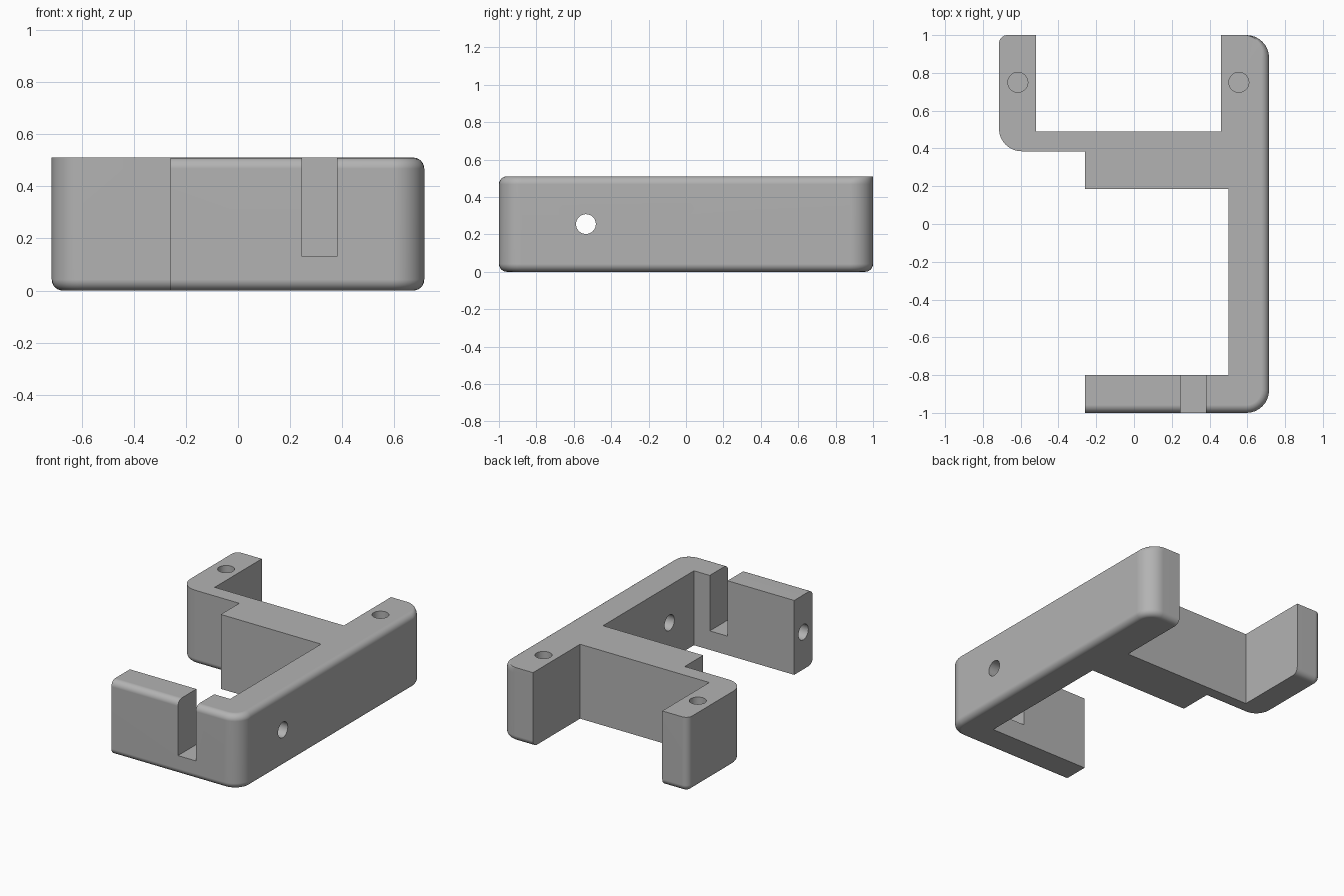
import bpy, bmesh
from math import radians, pi, sin, cos
from mathutils import Vector, Matrix

cube = bpy.data.objects.get("Cube")
if cube:
    bpy.data.objects.remove(cube, do_unlink=True)

H = 0.51          # bracket height
R = 0.12          # large corner radius
EDGE = 0.042      # rounded edge size
BORE = 0.053      # screw hole radius
ARC_STEPS = 8
EDGE_STEPS = 6

grey = bpy.data.materials.new("plain_grey")
grey.use_nodes = True
grey.diffuse_color = (0.45, 0.45, 0.45, 1)
grey.node_tree.nodes["Principled BSDF"].inputs["Base Color"].default_value = grey.diffuse_color


def make_object(name, bm):
    mesh = bpy.data.meshes.new(name)
    bm.to_mesh(mesh)
    bm.free()
    mesh.materials.append(grey)
    obj = bpy.data.objects.new(name, mesh)
    bpy.context.collection.objects.link(obj)
    return obj


# Plan of the bracket, counter-clockwise. Square corners: x, y, inward y
# direction of the rounded edge, base rounding, top rounding.
# Arc corners: x, y, radius, top rounding where the arc starts and ends.
plan = [("square", -0.26, -1, 1, 1, 1),
        ("arc", 0.715, -1, R, 1, 1),
        ("arc", 0.715, 1, R, 1, 0),
        ("square", 0.46, 1, -1, 1, 0),
        ("square", 0.46, 0.49, 0, 0, 0),
        ("square", -0.52, 0.49, 0, 0, 0),
        ("square", -0.52, 1, -1, 1, 0),
        ("arc", -0.715, 1, 0.045, 0, 0),
        ("arc", -0.715, 0.385, R, 0, 0),
        ("square", -0.26, 0.385, 1, 1, 0),
        ("square", -0.26, 0.185, 0, 0, 0),
        ("square", 0.5, 0.185, 0, 0, 0),
        ("square", 0.5, -0.8, 0, 0, 0),
        ("square", -0.26, -0.8, 0, 0, 0)]


def outline(corners):
    """List of point, inward direction, base rounding and top rounding."""
    out = []
    for i, (kind, x, y, size, first, last) in enumerate(corners):
        p = Vector((x, y))
        if kind == "square":
            out.append((p, Vector((0, size)), first, last))
            continue
        to_prev = (Vector(corners[i - 1][1:3]) - p).normalized()
        to_next = (Vector(corners[(i + 1) % len(corners)][1:3]) - p).normalized()
        centre = p + (to_prev + to_next) * size
        for k in range(ARC_STEPS + 1):
            t = k / ARC_STEPS
            inward = to_prev * sin(t * pi / 2) + to_next * cos(t * pi / 2)
            out.append((centre - inward * size, inward, 1, first + (last - first) * t))
    return out


# Body: stacked rings of the plan, drawn in at the base and top edges
points = outline(plan)
angles = [pi / 2 * k / EDGE_STEPS for k in range(EDGE_STEPS + 1)]
levels = [(EDGE * (1 - cos(a)), EDGE * (1 - sin(a)), 0) for a in angles]
levels += [(H - EDGE * (1 - cos(a)), 0, EDGE * (1 - sin(a))) for a in reversed(angles)]

bm = bmesh.new()
rings = []
for z, base_inset, top_inset in levels:
    ring = []
    for p, inward, base, top in points:
        q = p + inward * (base * base_inset + top * top_inset)
        ring.append(bm.verts.new((q.x, q.y, z)))
    rings.append(ring)
bm.faces.new(reversed(rings[0]))
bm.faces.new(rings[-1])
for low, high in zip(rings, rings[1:]):
    for i in range(len(low)):
        j = (i + 1) % len(low)
        bm.faces.new((low[i], low[j], high[j], high[i]))
body = make_object("bracket_body", bm)


# Cutters for the notch and the screw holes
def box_cutter(name, low, high):
    low, high = Vector(low), Vector(high)
    bm = bmesh.new()
    bmesh.ops.create_cube(bm, size=1)
    bmesh.ops.scale(bm, vec=high - low, verts=bm.verts)
    bmesh.ops.translate(bm, vec=(low + high) / 2, verts=bm.verts)
    bmesh.ops.recalc_face_normals(bm, faces=bm.faces)
    return make_object(name, bm)


def hole_cutter(name, centre, axis):
    bm = bmesh.new()
    bmesh.ops.create_cone(bm, cap_ends=True, segments=32, radius1=BORE,
                          radius2=BORE, depth=0.6)
    if axis == 'X':
        bmesh.ops.rotate(bm, matrix=Matrix.Rotation(pi / 2, 3, 'Y'), verts=bm.verts)
    bmesh.ops.translate(bm, vec=centre, verts=bm.verts)
    bmesh.ops.recalc_face_normals(bm, faces=bm.faces)
    return make_object(name, bm)


cutters = [box_cutter("notch_cutter", (0.245, -1.1, 0.13), (0.38, -0.7, 0.7)),
           hole_cutter("side_hole_cutter", (0.6, -0.535, H / 2), 'X'),
           hole_cutter("arm_hole_cutter", (-0.26, -0.9, H / 2), 'X'),
           hole_cutter("left_hole_cutter", (-0.615, 0.75, H), 'Z'),
           hole_cutter("right_hole_cutter", (0.555, 0.75, H), 'Z')]
for cutter in cutters:
    cutter.hide_render = True
    cut = body.modifiers.new(cutter.name, 'BOOLEAN')
    cut.operation = 'DIFFERENCE'
    cut.object = cutter

# Bake the cuts with the first solver that gives a solid, then drop the cutters
for solver in ('EXACT', 'FLOAT'):
    for cut in body.modifiers:
        cut.solver = solver
    depsgraph = bpy.context.evaluated_depsgraph_get()
    cut_mesh = bpy.data.meshes.new_from_object(body.evaluated_get(depsgraph))
    if len(cut_mesh.polygons):
        break
body.modifiers.clear()
body.data = cut_mesh
for cutter in cutters:
    bpy.data.objects.remove(cutter, do_unlink=True)

# Smooth rounded edges, flat faces kept flat
bpy.ops.object.select_all(action='DESELECT')
body.select_set(True)
bpy.context.view_layer.objects.active = body
bpy.ops.object.shade_smooth_by_angle(angle=radians(30))
weighted = body.modifiers.new("flat_faces", 'WEIGHTED_NORMAL')
weighted.keep_sharp = True
